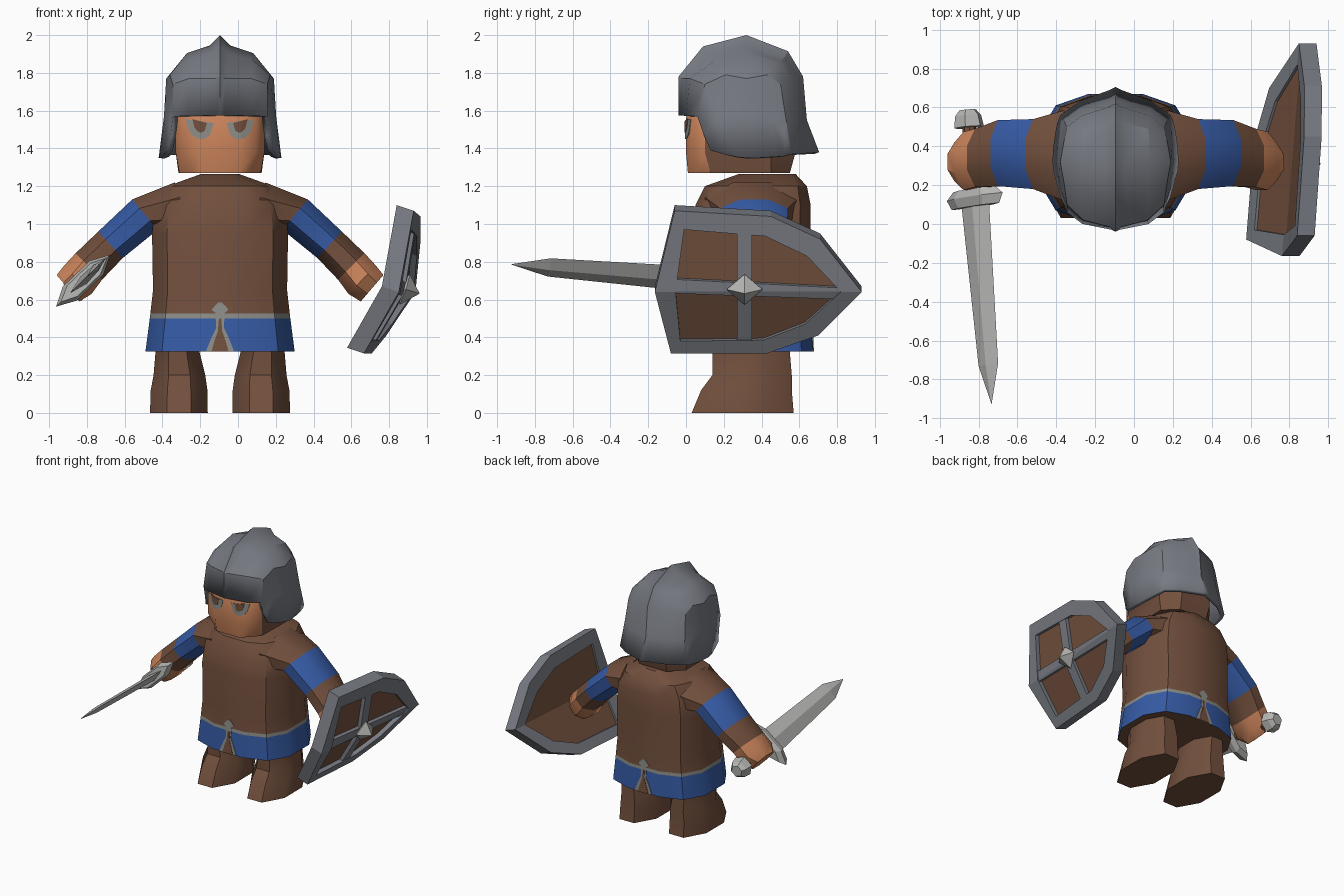
import bpy, bmesh, math
from mathutils import Vector

if "Cube" in bpy.data.objects:
    bpy.data.objects.remove(bpy.data.objects["Cube"])

CX = -0.095  # body centre line


def material(name, rgb):
    m = bpy.data.materials.new(name)
    m.diffuse_color = (*rgb, 1)
    m.use_nodes = True
    m.node_tree.nodes["Principled BSDF"].inputs["Base Color"].default_value = m.diffuse_color
    return m


BROWN = material("brown cloth", (0.17, 0.08, 0.047))
BLUE = material("blue cloth", (0.037, 0.105, 0.38))
SKIN = material("skin", (0.61, 0.235, 0.107))
STEEL = material("steel", (0.19, 0.202, 0.23))
SILVER = material("silver", (0.47, 0.47, 0.46))
TRIM = material("grey trim", (0.27, 0.27, 0.25))


def loft(name, rings, mats, rule=None, closed=True, smooth=35):
    """Skin a list of equal-length rings; closed rings get end caps."""
    bm = bmesh.new()
    rows = [[bm.verts.new(p) for p in r] for r in rings]
    n = len(rows[0])
    for a, b in zip(rows, rows[1:]):
        for i in range(n if closed else n - 1):
            j = (i + 1) % n
            bm.faces.new((a[i], a[j], b[j], b[i]))
    if closed:
        bm.faces.new(rows[0])
        bm.faces.new(rows[-1])
    bmesh.ops.remove_doubles(bm, verts=bm.verts[:], dist=0.0005)
    bmesh.ops.recalc_face_normals(bm, faces=bm.faces[:])
    if rule:
        for f in bm.faces:
            f.material_index = rule(f.calc_center_median(), f.normal)
    me = bpy.data.meshes.new(name)
    bm.to_mesh(me)
    bm.free()
    for m in mats:
        me.materials.append(m)
    ob = bpy.data.objects.new(name, me)
    bpy.context.collection.objects.link(ob)
    if smooth:
        bpy.ops.object.select_all(action='DESELECT')
        ob.select_set(True)
        bpy.context.view_layer.objects.active = ob
        bpy.ops.object.shade_smooth_by_angle(angle=math.radians(smooth))
    return ob


def mirrored(half, z):
    """Full ring from front-to-back half outline of (dx, y)."""
    return [(CX + x, y, z) for x, y in half] + [(CX - x, y, z) for x, y in reversed(half)]


# Tunic body with blue hem and grey trim row
SHAPE = [(0.35, -1), (0.78, -0.82), (1, -0.38), (1, 0.38), (0.78, 0.82), (0.35, 1)]
body = [(0.325, .395, .01, .67), (0.5, .372, .021, .665), (0.525, .369, .0225, .664),
        (0.65, .355, .03, .66), (0.95, .36, .03, .66), (1.1, .345, .05, .66),
        (1.2, .28, .10, .64), (1.265, .10, .28, .58)]
rings = [mirrored([(sx * w, (f + b) / 2 + sy * (b - f) / 2) for sx, sy in SHAPE], z)
         for z, w, f, b in body]
loft("tunic", rings, [BROWN, BLUE, TRIM],
     lambda c, n: 1 if 0.33 < c.z < 0.5 else 2 if 0.5 < c.z < 0.525 else 0)

# Hem slit at the front and back
GREY_SLIT = [(.325, .075), (.40, .045), (.45, .02), (.53, .025), (.545, .045), (.565, .03), (.585, .008)]
BROWN_SLIT = [(.325, .045), (.38, .03), (.43, .012), (.5, .006)]
for side, s, y0, y1 in (("front", -1, .01, .03), ("back", 1, .67, .66)):
    for label, rows, mat, out in (("trim", GREY_SLIT, TRIM, .004), ("slit", BROWN_SLIT, BROWN, .007)):
        r = []
        for z, w in rows:
            y = y0 + (y1 - y0) * (z - .325) / .325
            a, b = y + s * out, y - s * .002
            r.append([(CX - w, a, z), (CX + w, a, z), (CX + w, b, z), (CX - w, b, z)])
        loft(f"hem_{label}_{side}", r, [mat], smooth=0)

# Legs: z, centre, half width, front, back
OCT = [(math.cos(math.radians(22.5 + 45 * i)) * 1.082, math.sin(math.radians(22.5 + 45 * i)) * 1.082)
       for i in range(8)]
leg = [(0, .218, .153, .03, .57), (.12, .217, .15, .08, .56), (.2, .215, .137, .14, .56),
       (.32, .225, .117, .14, .55), (.42, .225, .117, .14, .55)]
# Arms: top edge, bottom edge (dx, z), y centre, y half width
arm = [((.24, 1.22), (.15, .95), .35, .25), ((.465, 1.13), (.33, .97), .36, .18),
       ((.645, .96), (.515, .82), .365, .17), ((.765, .845), (.625, .705), .34, .15),
       ((.825, .78), (.68, .63), .325, .15), ((.865, .73), (.745, .59), .32, .10)]
for label, s in (("left", 1), ("right", -1)):
    loft(f"leg_{label}", [[(CX + s * (c + w * ox), (f + b) / 2 + (b - f) / 2 * oy, z) for ox, oy in OCT]
                          for z, c, w, f, b in leg], [BROWN])
    sections = []
    for t, b, yc, yh in arm:
        t, b = Vector(t), Vector(b)
        mid, half = (t + b) / 2, (t - b) / 2
        sections.append([(CX + s * (mid.x + half.x * ox), yc + yh * oy, mid.y + half.y * ox)
                         for ox, oy in OCT])

    def arm_colour(c, n, s=s):
        along = (c.x - CX) * s - c.z  # distance down the sloping arm
        return 1 if -.64 < along < -.31 and (c.x - CX) * s > .4 else 2 if along > -.06 else 0
    loft(f"arm_{label}", sections, [BROWN, BLUE, SKIN], arm_colour)

# Head: skin at the front, brown coif elsewhere
head = [(1.27, [(.10, .01), (.14, .05), (.215, .13), (.22, .45), (.12, .55)]),
        (1.38, [(.11, 0), (.19, .03), (.235, .10), (.235, .45), (.13, .58)]),
        (1.56, [(.11, 0), (.19, .03), (.235, .10), (.235, .45), (.13, .57)]),
        (1.68, [(.10, .04), (.16, .08), (.19, .14), (.19, .45), (.12, .54)])]
loft("head", [mirrored(h, z) for z, h in head], [BROWN, SKIN],
     lambda c, n: 1 if c.y < .12 and n.y < -.2 else 0)

# Eyes: half-round plates following the face
for label, s in (("left", 1), ("right", -1)):
    for part, hw, drop, mat, out in (("white", .073, .09, TRIM, .004), ("iris", .037, .055, BROWN, .007)):
        r = []
        for i in range(9):
            u = -1 + i / 4
            dx = .108 + u * hw
            y = max(0, (dx - .11) / .08 * .03)
            top = 1.545 + .01 * u
            low = top - .005 - drop * math.sqrt(1 - u * u)
            x = CX + s * dx
            r.append([(x, y - out, top), (x, y - out, low), (x, y + .002, low), (x, y + .002, top)])
        loft(f"eye_{part}_{label}", r, [mat], smooth=0)

# Helmet: front-to-back strips from the ridge down to the side rim
ridge = [(0, -.04, 1.575), (0, -.04, 1.78), (0, .09, 1.94), (0, .32, 2.0),
         (0, .54, 1.915), (0, .62, 1.78), (0, .64, 1.55), (0, .705, 1.38)]
strips = [
    [(.02, -.03, 1.575), (.03, -.015, 1.77), (.05, .12, 1.90), (.055, .32, 1.945),
     (.05, .52, 1.88), (.04, .60, 1.77), (.03, .63, 1.55), (.03, .69, 1.38)],
    [(.17, 0, 1.573), (.165, .02, 1.77), (.17, .16, 1.87), (.175, .32, 1.905),
     (.17, .49, 1.86), (.17, .56, 1.77), (.18, .59, 1.55), (.18, .635, 1.375)],
    [(.25, .06, 1.57), (.25, .10, 1.74), (.265, .21, 1.79), (.285, .32, 1.77),
     (.265, .43, 1.79), (.25, .50, 1.74), (.265, .53, 1.55), (.285, .56, 1.37)],
    [(.262, .095, 1.47), (.278, .17, 1.56), (.29, .25, 1.57), (.297, .32, 1.57),
     (.292, .40, 1.57), (.285, .46, 1.55), (.28, .525, 1.48), (.285, .56, 1.37)],
    [(.28, .13, 1.39), (.30, .20, 1.37), (.32, .27, 1.355), (.325, .32, 1.35),
     (.32, .40, 1.352), (.31, .47, 1.356), (.30, .52, 1.36), (.285, .56, 1.37)]]
columns = [[(-x, y, z) for x, y, z in st] for st in reversed(strips)] + [ridge] + strips
helmet = loft("helmet", [[(CX + x, y, z) for x, y, z in c] for c in columns], [STEEL],
              closed=False, smooth=30)
thick = helmet.modifiers.new("thickness", 'SOLIDIFY')
thick.thickness, thick.offset = .03, -1

# Sword, laid out along its own axes
L = Vector((.12, -1.48, .12)).normalized()
W = Vector((.72, 0, .69))
W = (W - L * W.dot(L)).normalized()
N = L.cross(W)
GUARD = Vector((-.82, .14, .70))


def sword_part(name, rows, sides, mat, turn=0):
    r = []
    for t, w, n in rows:
        r.append([GUARD + L * t + W * (w * math.cos(turn + math.tau * i / sides))
                  + N * (n * math.sin(turn + math.tau * i / sides)) for i in range(sides)])
    loft(name, r, [mat], smooth=0)


sword_part("blade", [(0, .10, .025), (.87, .07, .02), (1.07, .002, .002)], 4, SILVER)
sword_part("guard", [(-.04, .15, .045), (0, .20, .06), (.05, .17, .045)], 6, SILVER)
sword_part("grip", [(-.40, .035, .035), (0, .035, .035)], 8, BROWN)
sword_part("pommel", [(-.45, .045, .045), (-.42, .07, .07), (-.36, .08, .08)], 6, SILVER)


# Shield: side outline (y, z) mapped onto a plate bent along its middle
def shield_point(y, z, d):
    f = .775 + (z - .67) * (.07 / .43 if z > .67 else .2 / .34)
    return Vector((f + .08 * y + .09 * d, y, z - .03 * d))


OUTER = [(-.165, .67), (-.06, 1.10), (.45, 1.07), (.71, .95), (.93, .67), (.70, .44), (.43, .345), (-.08, .345)]
INNER = [(-.055, .67), (-.01, 1.00), (.42, .965), (.64, .86), (.82, .67), (.63, .50), (.41, .415), (-.03, .41)]


def shield_plate(name, outline, d0, d1, mat):
    loft(name, [[shield_point(y, z, d) for y, z in outline] for d in (d0, d1)], [mat], smooth=0)


rim = [[shield_point(*o, 0), shield_point(*o, 1), shield_point(*i, 1), shield_point(*i, 0)]
       for o, i in zip(OUTER, INNER)]
loft("shield_rim_upper", rim[:5], [STEEL], smooth=0)
loft("shield_rim_lower", rim[4:] + rim[:1], [STEEL], smooth=0)
shield_plate("shield_field_upper", INNER[:5], .15, .65, BROWN)
shield_plate("shield_field_lower", INNER[4:] + INNER[:1], .15, .65, BROWN)
shield_plate("shield_post_upper", [(.27, .67), (.27, .99), (.35, .98), (.35, .67)], .6, .95, STEEL)
shield_plate("shield_post_lower", [(.27, .67), (.27, .40), (.35, .40), (.35, .67)], .6, .95, STEEL)
shield_plate("shield_bar_upper", [(-.07, .67), (-.07, .735), (.80, .69), (.83, .67)], .6, .92, STEEL)
shield_plate("shield_bar_lower", [(-.07, .67), (-.07, .66), (.78, .63), (.83, .67)], .6, .92, STEEL)

# Pointed boss in the middle of the shield
loft("shield_boss", [[shield_point(.31 + r * a, .685 + r * .85 * b, d)
                      for a, b in ((1, 0), (0, 1), (-1, 0), (0, -1))]
                     for r, d in ((.06, .8), (.095, 1.05), (.003, 1.75))], [SILVER], smooth=0)
